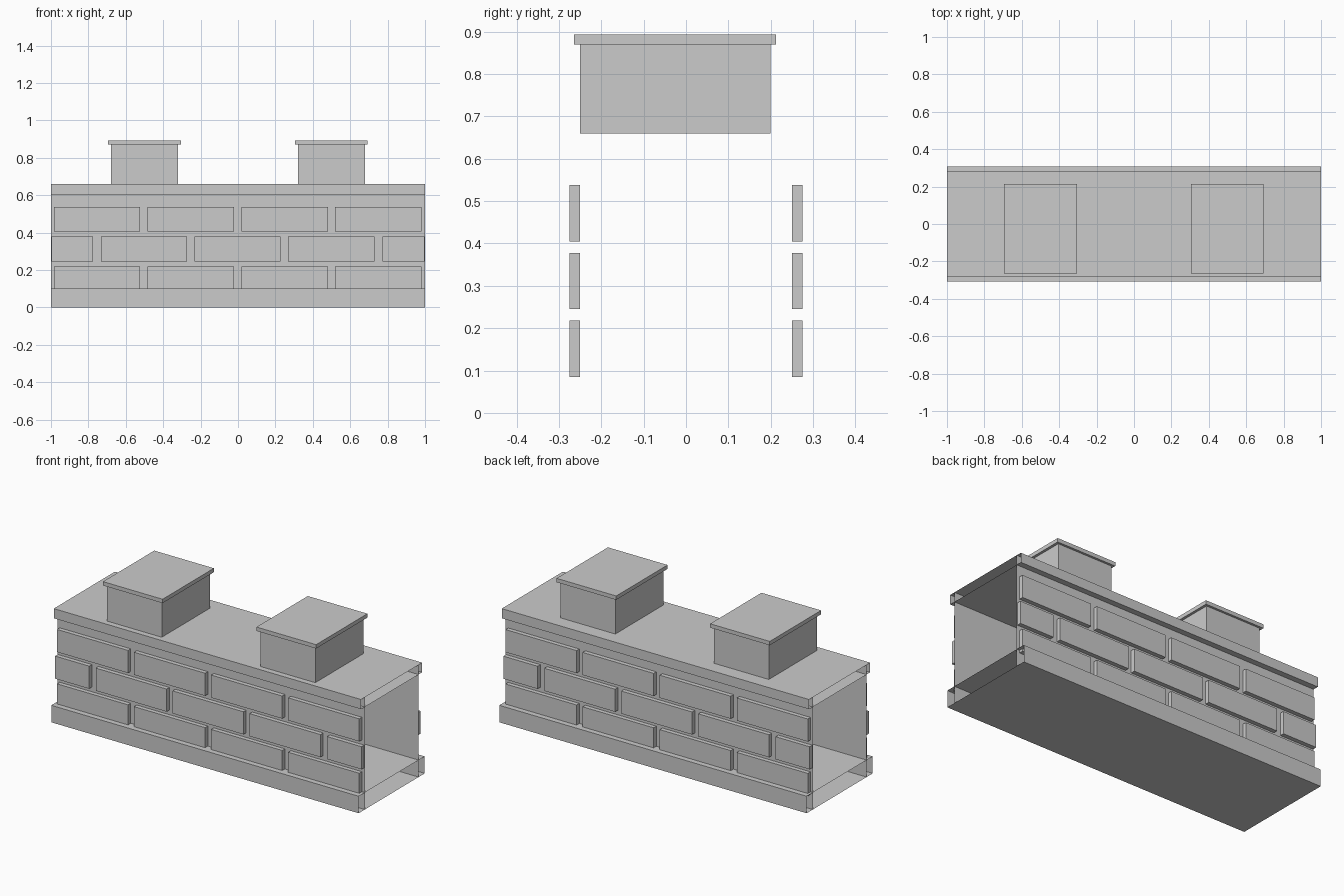
import bpy, bmesh

if "Cube" in bpy.data.objects:
    bpy.data.objects.remove(bpy.data.objects["Cube"])


def box(name, x0, x1, y0, y1, z0, z1, open_axis=None):
    """Axis-aligned box; open_axis 'x' drops both end faces, 'z' drops the bottom."""
    bm = bmesh.new()
    bmesh.ops.create_cube(bm, size=1)
    for v in bm.verts:
        v.co.x = x1 if v.co.x > 0 else x0
        v.co.y = y1 if v.co.y > 0 else y0
        v.co.z = z1 if v.co.z > 0 else z0
    bm.normal_update()
    if open_axis == 'x':
        drop = [f for f in bm.faces if abs(f.normal.x) > 0.9]
    elif open_axis == 'z':
        drop = [f for f in bm.faces if f.normal.z < -0.9]
    else:
        drop = []
    if drop:
        bmesh.ops.delete(bm, geom=drop, context='FACES_ONLY')
    mesh = bpy.data.meshes.new(name)
    bm.to_mesh(mesh)
    bm.free()
    obj = bpy.data.objects.new(name, mesh)
    bpy.context.collection.objects.link(obj)
    return obj


# Tileable wall section: open-ended core, plinth and coping slab
box("wall_core", -1, 1, -0.25, 0.25, 0, 0.66, 'x')
box("plinth", -1, 1, -0.307, 0.307, 0, 0.10, 'x')
box("coping", -1, 1, -0.284, 0.284, 0.603, 0.66, 'x')

# Raised bricks in running bond, same on front and back
full_row = [(-0.985 + 0.5015 * i, -0.523 + 0.5015 * i) for i in range(4)]
offset_row = [(-0.997, -0.776)]
offset_row += [(-0.733 + 0.5005 * i, -0.272 + 0.5005 * i) for i in range(3)]
offset_row += [(0.773, 0.996)]
rows = [(0.085, full_row), (0.245, offset_row), (0.405, full_row)]
for side, (y0, y1) in (("front", (-0.275, -0.25)), ("back", (0.25, 0.275))):
    for r, (z, spans) in enumerate(rows):
        for i, (x0, x1) in enumerate(spans):
            box(f"{side}_brick_{r}_{i}", x0, x1, y0, y1, z, z + 0.133)

# Two merlons with thin overhanging caps
for label, x in (("left", -0.5), ("right", 0.499)):
    box(f"{label}_merlon", x - 0.179, x + 0.179, -0.25, 0.20, 0.66, 0.87, 'z')
    box(f"{label}_merlon_cap", x - 0.194, x + 0.194, -0.264, 0.213, 0.87, 0.893)
